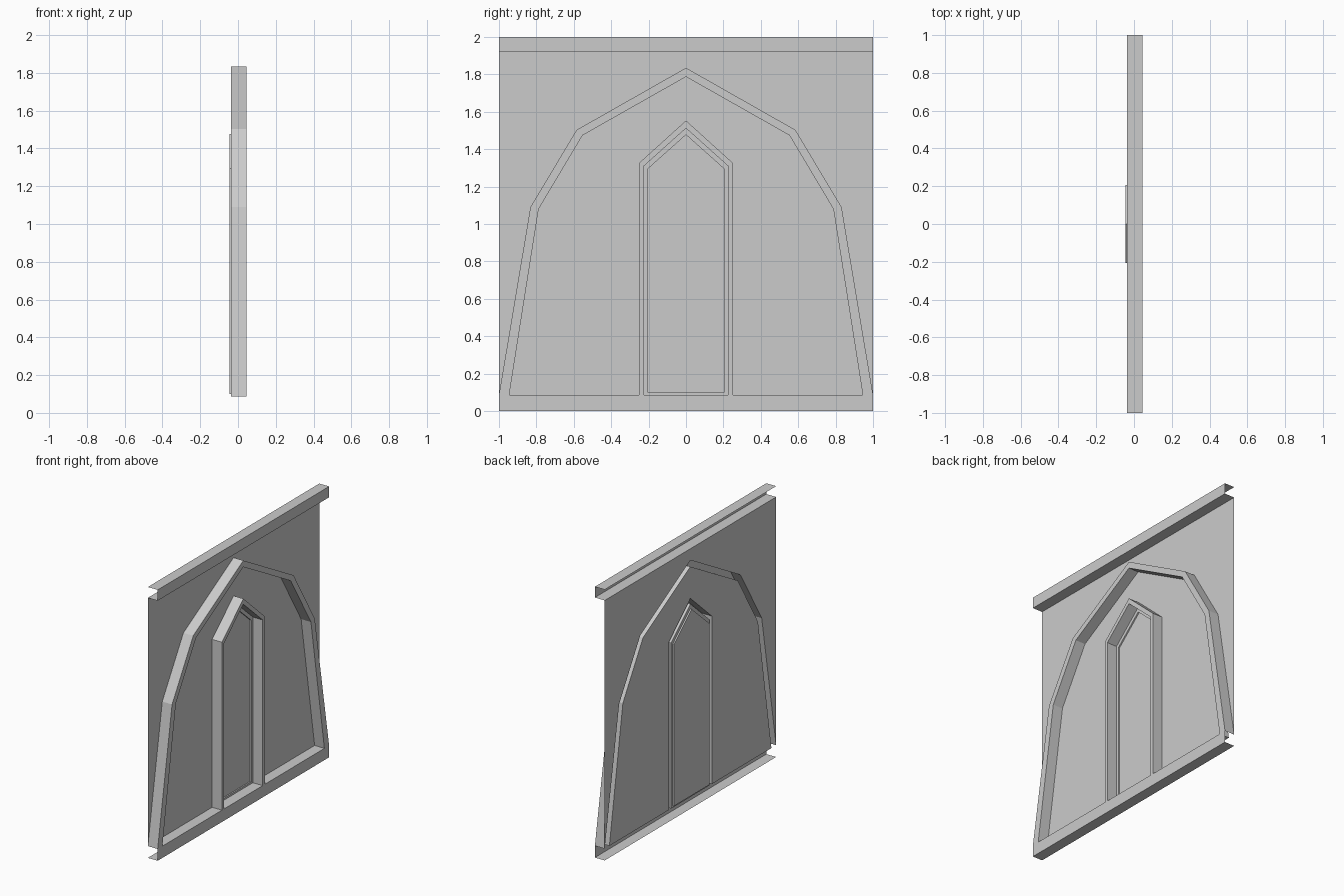
import bpy, bmesh

if "Cube" in bpy.data.objects:
    bpy.data.objects.remove(bpy.data.objects["Cube"])

FRONT, WALL, DOOR = 0.044, -0.036, -0.046   # depth planes along x
SILL, CORNICE, TOP = 0.087, 1.92, 2.0


def arch(right_half):
    """Full left-to-right (y, z) outline from the right half, apex first."""
    left = [(-y, z) for y, z in reversed(right_half[1:])]
    return left + right_half


def face(pts, x):
    """Flat polygon facing +x."""
    area = sum(a[0] * b[1] - b[0] * a[1] for a, b in zip(pts, pts[1:] + pts[:1]))
    if area < 0:
        pts = pts[::-1]
    return [[(x, y, z) for y, z in pts]]


def ribbon(pts, xa, xb):
    """Strip between two depths; faces up when the path runs toward +y."""
    return [[(xa, *a), (xb, *a), (xb, *b), (xa, *b)] for a, b in zip(pts, pts[1:])]


def band(outer, inner, x):
    """Flat ring between two matching outlines."""
    faces = []
    for i in range(len(outer) - 1):
        faces += face([outer[i], outer[i + 1], inner[i + 1], inner[i]], x)
    return faces


def build(name, faces):
    bm = bmesh.new()
    for f in faces:
        bm.faces.new([bm.verts.new(p) for p in f])
    bmesh.ops.remove_doubles(bm, verts=bm.verts, dist=1e-5)
    mesh = bpy.data.meshes.new(name)
    bm.to_mesh(mesh)
    bm.free()
    obj = bpy.data.objects.new(name, mesh)
    bpy.context.collection.objects.link(obj)
    return obj


def raised_frame(name, outer, inner):
    """Hollow-backed moulding standing proud of the wall."""
    build(name, band(outer, inner, FRONT) + ribbon(outer, WALL, FRONT)
          + ribbon(inner[::-1], WALL, FRONT))


# Outlines
arch_out = arch([(0, 1.835), (0.585, 1.503), (0.832, 1.09), (1, SILL)])
arch_in = arch([(0, 1.787), (0.553, 1.474), (0.788, 1.08), (0.945, SILL)])
frame_out = arch([(0, 1.553), (0.25, 1.327), (0.25, SILL)])
frame_in = arch([(0, 1.512), (0.225, 1.31), (0.225, SILL)])
door_edge = arch([(0, 1.477), (0.206, 1.293), (0.206, 0.101)])

# Big arch and door frame mouldings
raised_frame("arch_moulding", arch_out, arch_in)
raised_frame("door_frame", frame_out, frame_in)

# Wall around and inside the big arch
build("outer_wall", face(arch_out + [(1, CORNICE), (-1, CORNICE)], WALL))
build("inner_wall", face(arch_in + frame_out[::-1], WALL))

# Recessed door with its narrow rim
rim = band(frame_in, door_edge, WALL)
rim += face([frame_in[0], frame_in[-1], door_edge[-1], door_edge[0]], WALL)
recess = ribbon((door_edge + door_edge[:1])[::-1], DOOR, WALL)
build("door", rim + recess + face(door_edge, DOOR))

# Base board with ledges between the mouldings
base = face([(-1, 0), (1, 0), (1, SILL), (-1, SILL)], FRONT)
base += ribbon([(1, 0), (-1, 0)], WALL, FRONT)
for a, b in ((-0.945, -0.25), (-0.225, 0.225), (0.25, 0.945)):
    base += ribbon([(a, SILL), (b, SILL)], WALL, FRONT)
build("base_board", base)

# Top cornice, open at the back and ends
cornice = face([(-1, CORNICE), (1, CORNICE), (1, TOP), (-1, TOP)], FRONT)
cornice += ribbon([(-1, TOP), (1, TOP)], WALL, FRONT)
cornice += ribbon([(1, CORNICE), (-1, CORNICE)], WALL, FRONT)
build("cornice", cornice)
